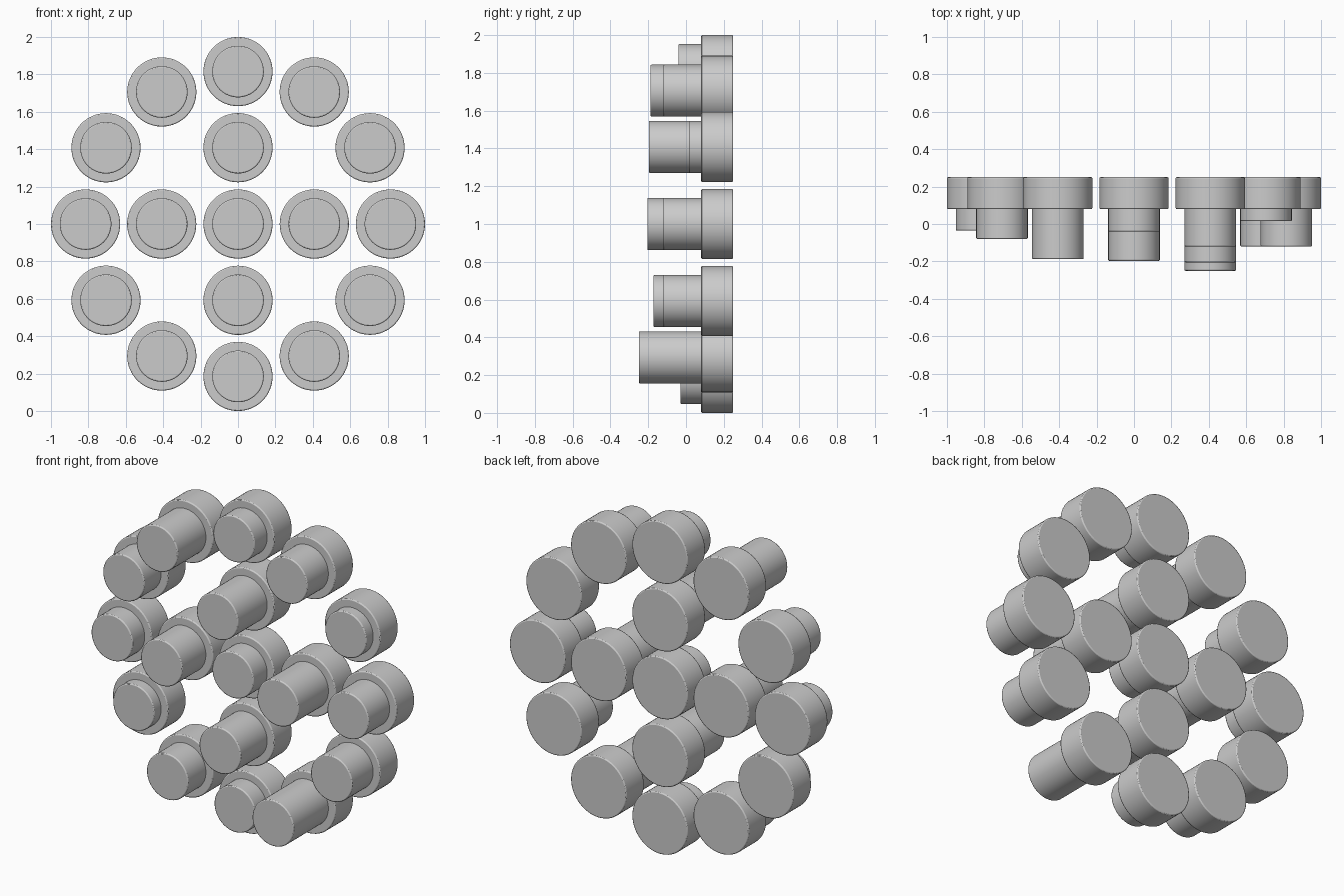
import bpy
import math
from mathutils import Matrix

cube = bpy.data.objects.get("Cube")
if cube:
    bpy.data.objects.remove(cube)

grey = bpy.data.materials.new("plain_grey")
grey.use_nodes = True
colour = (0.6, 0.6, 0.6, 1)
grey.diffuse_color = colour
grey.node_tree.nodes["Principled BSDF"].inputs["Base Color"].default_value = colour

BACK, STEP = 0.25, 0.08      # depth of the rear plane and of the step
HEAD_R, PIN_R = 0.185, 0.138
RING_R, INNER_R = 0.815, 0.408


def disc(name, x, z, radius, front, back):
    """Softly bevelled cylinder lying along y."""
    bpy.ops.mesh.primitive_cylinder_add(
        vertices=64, radius=radius, depth=back - front,
        location=(x, (front + back) / 2, z), rotation=(math.pi / 2, 0, 0))
    ob = bpy.context.object
    ob.name = name
    ob.data.materials.append(grey)
    bevel = ob.modifiers.new("soft_edge", 'BEVEL')
    bevel.width = 0.006
    bevel.segments = 2
    bevel.limit_method = 'ANGLE'
    bpy.ops.object.shade_smooth_by_angle(angle=math.radians(35))


def stepped_peg(name, x, z, front):
    """Wide head at the back with a narrower pin reaching forward."""
    disc(name + "_head", x, z, HEAD_R, STEP, BACK)
    disc(name + "_pin", x, z, PIN_R, front, STEP + 0.02)


def ring(name, radius, fronts):
    """Pegs spaced clockwise from the top, one per pin depth."""
    for i, front in enumerate(fronts):
        a = math.tau * i / len(fronts)
        stepped_peg(f"{name}_{i + 1}", radius * math.sin(a),
                    1 + radius * math.cos(a), front)


# Outer circle, inner cross and centre
ring("outer", RING_R, [-0.04, -0.12, 0.015, -0.12, -0.12, -0.25,
                       -0.03, -0.09, 0.015, -0.035, -0.08, -0.188])
ring("inner", INNER_R, [-0.197, -0.205, -0.172, -0.145])
stepped_peg("centre", 0, 1, -0.05)
